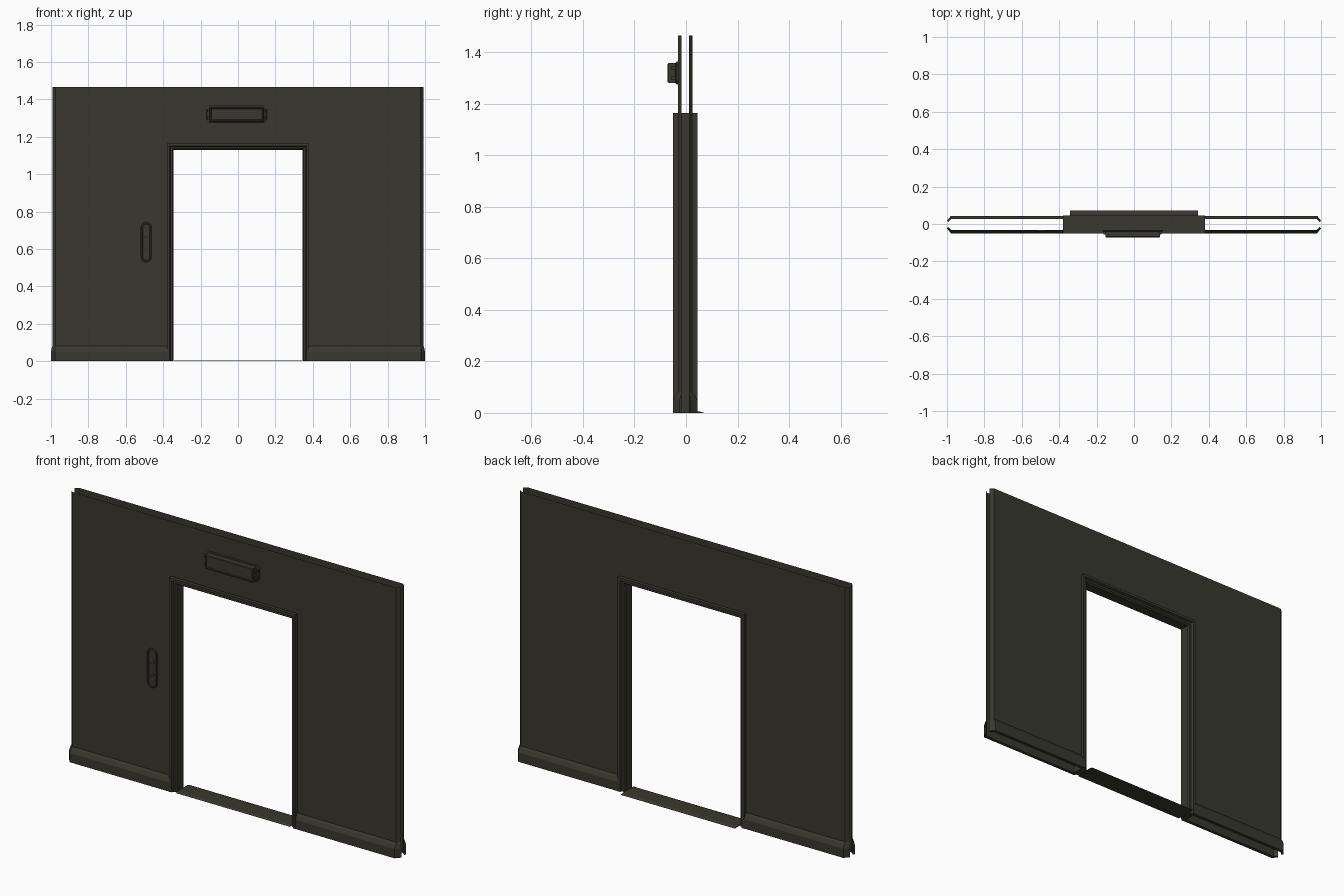
import bpy, bmesh, math
from mathutils import Vector

if "Cube" in bpy.data.objects:
    bpy.data.objects.remove(bpy.data.objects["Cube"])

mat = bpy.data.materials.new("dark olive metal")
mat.diffuse_color = (0.040, 0.039, 0.029, 1)
mat.use_nodes = True
mat.node_tree.nodes["Principled BSDF"].inputs["Base Color"].default_value = mat.diffuse_color

C = -0.003          # y of the wall's middle plane
SKIN = 0.029        # half distance between the two wall skins
FRONT = C - SKIN    # y of the front skin


def make(name, faces, outward=None):
    """Mesh from a list of faces given as coordinates; open sheets face 'outward'."""
    bm = bmesh.new()
    for f in faces:
        bm.faces.new([bm.verts.new(p) for p in f])
    bmesh.ops.remove_doubles(bm, verts=bm.verts, dist=1e-5)
    bmesh.ops.recalc_face_normals(bm, faces=bm.faces)
    if outward:
        total = sum(f.normal.dot(Vector(outward)) * f.calc_area() for f in bm.faces)
        if total < 0:
            bmesh.ops.reverse_faces(bm, faces=bm.faces)
    me = bpy.data.meshes.new(name)
    bm.to_mesh(me)
    bm.free()
    me.materials.append(mat)
    ob = bpy.data.objects.new(name, me)
    bpy.context.collection.objects.link(ob)
    return ob


def strips(rows, closed=False):
    """Quads between neighbouring rows of points."""
    pairs = list(zip(rows, rows[1:]))
    if closed:
        pairs.append((rows[-1], rows[0]))
    return [(a[i], a[i + 1], b[i + 1], b[i])
            for a, b in pairs for i in range(len(a) - 1)]


def loft(name, outlines):
    """Solid from matching closed xz outlines, each paired with a y."""
    rows = [[(x, y, z) for x, z in pts] for pts, y in outlines]
    faces = strips([r + r[:1] for r in rows])
    return make(name, faces + [rows[0], rows[-1]])


def rect(cx, cz, hx, hz, cut=0.0):
    """Rectangle outline, with clipped corners when cut is given."""
    if not cut:
        return [(cx - hx, cz - hz), (cx + hx, cz - hz), (cx + hx, cz + hz), (cx - hx, cz + hz)]
    pts = [(hx - cut, -hz), (hx, -hz + cut), (hx, hz - cut), (hx - cut, hz),
           (-hx + cut, hz), (-hx, hz - cut), (-hx, -hz + cut), (-hx + cut, -hz)]
    return [(cx + x, cz + z) for x, z in pts]


def capsule(cx, cz, r, half, n=8):
    """Upright capsule outline; half = half length of the straight part."""
    pts = []
    for end, a0 in ((1, 0), (-1, math.pi)):
        for i in range(n + 1):
            a = a0 + math.pi * i / n
            pts.append((cx + r * math.cos(a), cz + end * half + r * math.sin(a)))
    return pts


# Wall skins with doorway cut-out and folded end lips
H = 1.465
for s, side in ((-1, "front"), (1, "back")):
    y, yl = C + s * SKIN, C + s * 0.014
    xo, xe, xi, zi = 0.975, 0.992, 0.37, 1.155
    faces = [[(-xo, y, 0), (-xi, y, 0), (-xi, y, zi), (-xi, y, H), (-xo, y, H)],
             [(xi, y, 0), (xo, y, 0), (xo, y, H), (xi, y, H), (xi, y, zi)],
             [(-xi, y, zi), (xi, y, zi), (xi, y, H), (-xi, y, H)]]
    for sx in (-1, 1):
        faces.append([(sx * xo, y, 0), (sx * xe, yl, 0), (sx * xe, yl, H), (sx * xo, y, H)])
    make(side + "_wall_skin", faces, (0, s, 0))

    # Skirting boards with sloping top and chamfered outer ends
    for sx, lr in ((-1, "left"), (1, "right")):
        rows = []
        for z, o in ((0, SKIN), (0, 0.047), (0.05, 0.047), (0.07, 0.037), (0.08, SKIN)):
            rows.append([(sx * 0.37, C + s * o, z), (sx * 0.978, C + s * o, z),
                         (sx * (1 - (0.047 - o) * 0.4), C + s * (o * 0.45), z)])
        make(f"{side}_{lr}_skirting", strips(rows), (0, s, 0))

# Door frame: stepped profile (inset, y) swept round the doorway
half = [(0, 0.048), (0.014, 0.048), (0.019, 0.036), (0.029, 0.036), (0.036, 0.026)]
profile = [(d, C - o) for d, o in half] + [(d, C + o) for d, o in reversed(half)]
rows = []
for d, y in profile:
    x, z = 0.38 - d, 1.165 - d
    rows.append([(-x, y, 0), (-x, y, z), (x, y, z), (x, y, 0)])
make("door_frame", strips(rows, closed=True) + [[r[0] for r in rows], [r[3] for r in rows]])

# Threshold plate, sticking out at the back with sloped edges
sill = [(-0.045, 0), (-0.035, 0.005), (0.055, 0.005), (0.071, 0.0)]
rows = [[(-0.343, y, z), (0.343, y, z)] for y, z in sill]
make("threshold", strips(rows, closed=True) + [[r[0] for r in rows], [r[1] for r in rows]])

# Lamp box above the door: clipped back plate, box with recessed front, end clips
LX, LZ = -0.007, 1.32
loft("lamp_back_plate", [(rect(LX, LZ, 0.162, 0.044, 0.012), FRONT + 0.001),
                         (rect(LX, LZ, 0.162, 0.044, 0.012), FRONT - 0.005),
                         (rect(LX, LZ, 0.158, 0.040, 0.011), FRONT - 0.008)])
loft("lamp_box", [(rect(LX, LZ, 0.145, 0.038), FRONT - 0.004),
                  (rect(LX, LZ, 0.145, 0.038), -0.068),
                  (rect(LX, LZ, 0.142, 0.035), -0.071),
                  (rect(LX, LZ, 0.137, 0.030), -0.071),
                  (rect(LX, LZ, 0.135, 0.028), -0.067)])
for sx in (-1, 1):
    for sz in (-1, 1):
        o = rect(LX + sx * 0.149, LZ + sz * 0.02, 0.006, 0.007)
        loft("lamp_clip", [(o, FRONT - 0.006), (o, -0.056)])

# Door control: capsule plate with recessed centre and two round buttons
BX, BZ = -0.491, 0.637
loft("control_plate", [(capsule(BX, BZ, 0.029, 0.078), FRONT + 0.001),
                       (capsule(BX, BZ, 0.029, 0.078), FRONT - 0.007),
                       (capsule(BX, BZ, 0.026, 0.078), FRONT - 0.010),
                       (capsule(BX, BZ, 0.020, 0.078), FRONT - 0.010),
                       (capsule(BX, BZ, 0.018, 0.078), FRONT - 0.005)])
for sz in (-1, 1):
    z = BZ + sz * 0.034
    loft("control_button", [(capsule(BX, z, 0.011, 0.0005), FRONT - 0.004),
                            (capsule(BX, z, 0.011, 0.0005), FRONT - 0.009),
                            (capsule(BX, z, 0.008, 0.0005), FRONT - 0.011)])
